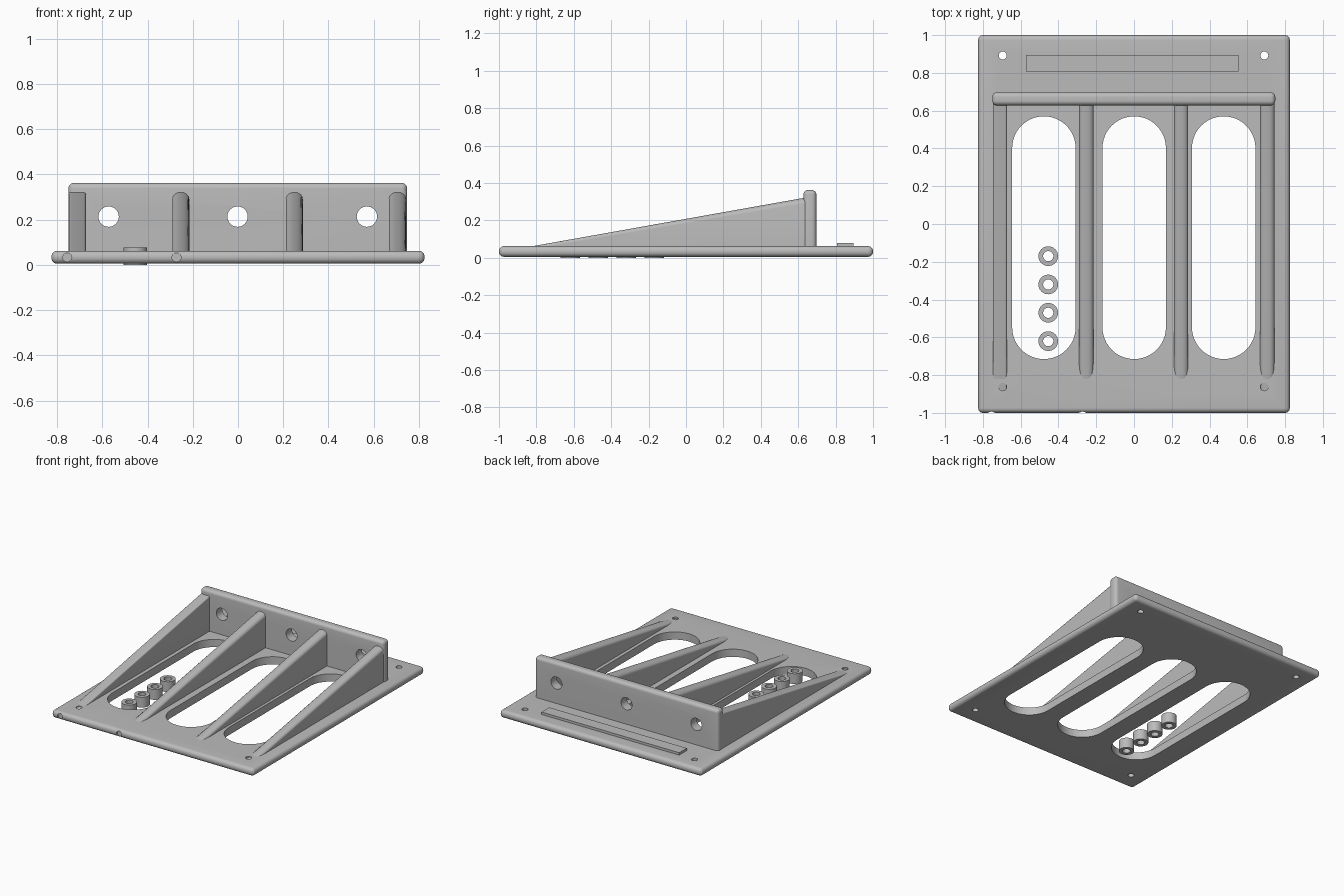
import bpy, bmesh, math
from mathutils import Matrix, Vector

cube = bpy.data.objects.get("Cube")
if cube:
    bpy.data.objects.remove(cube, do_unlink=True)

GREY = (0.5, 0.5, 0.5, 1.0)
grey = bpy.data.materials.new("plain_grey")
grey.use_nodes = True
grey.diffuse_color = GREY
grey.node_tree.nodes["Principled BSDF"].inputs["Base Color"].default_value = GREY


def finish(bm, name):
    bmesh.ops.recalc_face_normals(bm, faces=bm.faces)
    mesh = bpy.data.meshes.new(name)
    bm.to_mesh(mesh)
    bm.free()
    mesh.materials.append(grey)
    obj = bpy.data.objects.new(name, mesh)
    bpy.context.collection.objects.link(obj)
    return obj


def smooth(obj):
    bpy.ops.object.select_all(action="DESELECT")
    obj.select_set(True)
    bpy.context.view_layer.objects.active = obj
    bpy.ops.object.shade_smooth_by_angle(angle=math.radians(35))


def prism(bm, points, direction):
    """Extrude a closed outline of 3D points along a direction."""
    face = bm.faces.new([bm.verts.new(p) for p in points])
    ext = bmesh.ops.extrude_face_region(bm, geom=[face])["geom"]
    moved = [g for g in ext if isinstance(g, bmesh.types.BMVert)]
    bmesh.ops.translate(bm, verts=moved, vec=direction)


def box(bm, x, y, z):
    pts = [(x[0], y[0], z[0]), (x[1], y[0], z[0]), (x[1], y[1], z[0]), (x[0], y[1], z[0])]
    prism(bm, pts, (0, 0, z[1] - z[0]))


def cylinder(bm, centre, radius, depth, along_y=False):
    turn = Matrix.Rotation(math.pi / 2, 4, "X") if along_y else Matrix()
    bmesh.ops.create_cone(bm, cap_ends=True, segments=32, radius1=radius, radius2=radius,
                          depth=depth, matrix=Matrix.Translation(centre) @ turn)


def round_edges(bm, rule, width):
    edges = [e for e in bm.edges if rule(e)]
    bmesh.ops.bevel(bm, geom=edges, offset=width, segments=6, profile=0.5, affect="EDGES")


def cut(obj, cutter_bm):
    """Subtract a set of solids and remove the cutter."""
    cutter = finish(cutter_bm, "cutter")
    cutter.hide_render = True
    mod = obj.modifiers.new("holes", "BOOLEAN")
    mod.operation = "DIFFERENCE"
    mod.solver = "EXACT"
    mod.object = cutter
    bpy.context.view_layer.objects.active = obj
    bpy.ops.object.modifier_apply(modifier=mod.name)
    bpy.data.objects.remove(cutter, do_unlink=True)


# Base plate with rounded rim
BOTTOM, TOP, CORE = 0.005, 0.062, 0.035
bm = bmesh.new()
box(bm, (-0.825, 0.825), (-1, 1), (BOTTOM, TOP))
round_edges(bm, lambda e: True, 0.026)
base_plate = finish(bm, "base_plate")

# Long slots, corner screw holes and shallow front dimples
holes = bmesh.new()
R, Y_FRONT, Y_BACK = 0.168, -0.715, 0.57
for x in (-0.477, 0.001, 0.475):
    outline = []
    for start, y in ((0, Y_BACK - R), (math.pi, Y_FRONT + R)):
        for i in range(25):
            a = start + math.pi * i / 24
            outline.append((x + R * math.cos(a), y + R * math.sin(a), -0.1))
    prism(holes, outline, (0, 0, 0.3))
for x in (-0.695, 0.69):
    for y in (-0.862, 0.892):
        cylinder(holes, (x, y, 0), 0.021, 0.4)
for x in (-0.755, -0.272):
    cylinder(holes, (x, -1.04, 0.033), 0.02, 0.1, along_y=True)
cut(base_plate, holes)
smooth(base_plate)

# Upright back wall with three round holes
bm = bmesh.new()
box(bm, (-0.75, 0.748), (0.628, 0.697), (CORE, 0.362))
round_edges(bm, lambda e: max(v.co.z for v in e.verts) > TOP, 0.024)
back_wall = finish(bm, "back_wall")
holes = bmesh.new()
for x in (-0.572, -0.002, 0.57):
    cylinder(holes, (x, 0.66, 0.213), 0.045, 0.4, along_y=True)
cut(back_wall, holes)
smooth(back_wall)

# Sloping ribs, the outer one on the right has tighter edges
SLOPE, Y_TIP, WIDTH = 0.178, -0.82, 0.075
for name, x, radius in (("rib_outer_right", -0.71, 0.01), ("rib_inner_right", -0.253, 0.032),
                        ("rib_inner_left", 0.249, 0.032), ("rib_outer_left", 0.705, 0.03)):
    bm = bmesh.new()
    ends = (Y_TIP - 0.08, 0.65)
    low = [(x - WIDTH / 2, y, CORE) for y in ends]
    high = [(x - WIDTH / 2, y, TOP + SLOPE * (y - Y_TIP)) for y in reversed(ends)]
    prism(bm, low + high, (WIDTH, 0, 0))

    def sloping_top(e):
        a, b = (v.co for v in e.verts)
        return abs(a.y - b.y) > 1 and abs(a.z - b.z) > 0.1
    round_edges(bm, sloping_top, radius)
    smooth(finish(bm, name))

# Flat raised bar behind the wall
bm = bmesh.new()
box(bm, (-0.572, 0.552), (0.807, 0.896), (CORE, 0.08))
finish(bm, "rear_bar")

# Row of loose spacer rings in the right slot
for n in range(4):
    bm = bmesh.new()
    profile = [(0.027, 0), (0.052, 0), (0.052, 0.076), (0.027, 0.076)]
    centre = Vector((-0.454, -0.62 + 0.15 * n, 0))
    verts = [bm.verts.new(centre + Vector((r, 0, z))) for r, z in profile]
    edges = [bm.edges.new((verts[i], verts[(i + 1) % 4])) for i in range(4)]
    bmesh.ops.spin(bm, geom=verts + edges, cent=centre, axis=(0, 0, 1),
                   angle=2 * math.pi, steps=32, use_merge=True)
    bmesh.ops.remove_doubles(bm, verts=bm.verts, dist=0.0005)
    smooth(finish(bm, f"spacer_ring_{n + 1}"))
